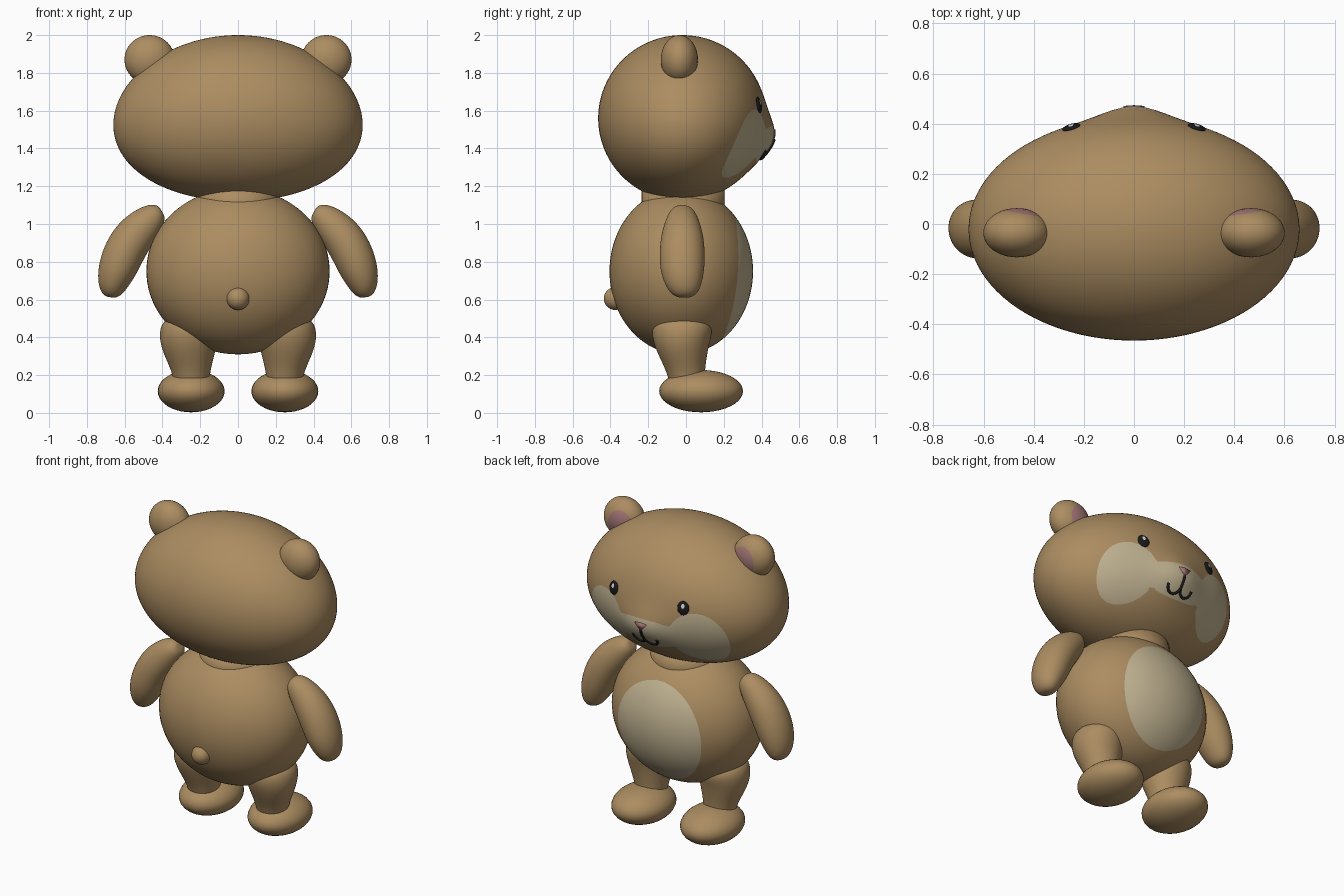
import bpy, bmesh, math
from mathutils import Vector, Matrix

if "Cube" in bpy.data.objects:
    bpy.data.objects.remove(bpy.data.objects["Cube"])


def material(name, rgb):
    m = bpy.data.materials.new(name)
    m.use_nodes = True
    m.diffuse_color = (*rgb, 1)
    m.node_tree.nodes["Principled BSDF"].inputs["Base Color"].default_value = (*rgb, 1)
    return m


BROWN = material("brown fur", (0.41, 0.265, 0.12))
CREAM = material("cream fur", (0.54, 0.455, 0.29))
PINK = material("pink", (0.37, 0.18, 0.18))
BLACK = material("black", (0.01, 0.01, 0.01))
WHITE = material("eye shine", (0.7, 0.7, 0.7))


def finish(name, bm, *mats):
    bmesh.ops.recalc_face_normals(bm, faces=bm.faces)
    for f in bm.faces:
        f.smooth = True
    mesh = bpy.data.meshes.new(name)
    bm.to_mesh(mesh)
    bm.free()
    for m in mats:
        mesh.materials.append(m)
    ob = bpy.data.objects.new(name, mesh)
    bpy.context.collection.objects.link(ob)
    return ob


def ball(center, radii, u=32, v=20):
    bm = bmesh.new()
    bmesh.ops.create_uvsphere(bm, u_segments=u, v_segments=v, radius=1)
    bmesh.ops.transform(bm, verts=bm.verts,
                        matrix=Matrix.Translation(center) @ Matrix.Diagonal((*radii, 1)))
    return bm


def paint(bm, inside, index):
    """Cut the surface along inside(co) = 0 and colour the negative part."""
    cuts = []
    for e in list(bm.edges):
        a, b = (inside(v.co) for v in e.verts)
        if a * b < 0:
            t = min(max(a / (a - b), 0.02), 0.98)
            cuts.append(bmesh.utils.edge_split(e, e.verts[0], t)[1])
    bmesh.ops.connect_verts(bm, verts=cuts)
    for f in bm.faces:
        if inside(f.calc_center_median()) < 0:
            f.material_index = index


def oval(x, z, cx, cz, rx, rz):
    return ((x - cx) / rx) ** 2 + ((z - cz) / rz) ** 2 - 1


def loft(name, rings, side, n=20):
    """Tube through (x, y, z, radius in the xz plane, radius along y)."""
    bm = bmesh.new()
    pts = [Vector((side * r[0], r[1], r[2])) for r in rings]
    loops = []
    for i, r in enumerate(rings):
        d = (pts[min(i + 1, len(pts) - 1)] - pts[max(i - 1, 0)])
        d.y = 0
        across = d.normalized().cross(Vector((0, 1, 0)))
        loops.append([bm.verts.new(pts[i] + across * r[3] * math.cos(a) + Vector((0, r[4] * math.sin(a), 0)))
                      for a in (math.tau * k / n for k in range(n))])
    for p, q in zip(loops, loops[1:]):
        for k in range(n):
            bm.faces.new((p[k], p[(k + 1) % n], q[(k + 1) % n], q[k]))
    for end, loop in ((pts[0], loops[0]), (pts[-1], loops[-1])):
        tip = bm.verts.new(end)
        for k in range(n):
            bm.faces.new((loop[k], loop[(k + 1) % n], tip))
    ob = finish(name, bm, BROWN)
    ob.modifiers.new("smooth", "SUBSURF").levels = 2
    ob.modifiers["smooth"].render_levels = 2


# Head: broad ellipsoid with drooping cheeks and a soft muzzle bump
HX, HY, HZ, CY, CZ = 0.66, 0.445, 0.44, -0.02, 1.56


def droop(x):
    return 0.035 * (x / HX) ** 2


def muzzle(x, z):
    return 0.055 * math.exp(-(x / 0.17) ** 2 - ((z - 1.45) / 0.13) ** 2)


def face_y(x, z):
    k = 1 - (x / HX) ** 2 - ((z + droop(x) - CZ) / HZ) ** 2
    return CY + HY * math.sqrt(max(k, 0)) + muzzle(x, z)


def face_mask(co):
    if co.y < 0:
        return 1
    return min(oval(abs(co.x), co.z, 0.325, 1.425, 0.165, 0.18),
               oval(co.x, co.z, 0, 1.425, 0.26, 0.1))


bm = ball((0, CY, CZ), (HX, HY, HZ), 96, 64)
for v in bm.verts:
    v.co.z -= droop(v.co.x)
    if v.co.y > 0:
        v.co.y += muzzle(v.co.x, v.co.z)
paint(bm, face_mask, 1)
finish("head", bm, BROWN, CREAM)

# Body with belly patch, neck and tail
bm = ball((0, -0.025, 0.75), (0.485, 0.38, 0.44), 64, 48)
paint(bm, lambda c: oval(c.x, c.z, 0, 0.715, 0.3, 0.325) if c.y > 0 else 1, 1)
finish("body", bm, BROWN, CREAM)

bm = bmesh.new()
bmesh.ops.create_cone(bm, cap_ends=True, segments=48, radius1=0.22, radius2=0.22, depth=0.2,
                      matrix=Matrix.Translation((0, -0.015, 1.1)))
finish("neck", bm, BROWN)
finish("tail", ball((0, -0.375, 0.605), (0.06, 0.06, 0.06)), BROWN)

ARM = [(0.405, -0.02, 1.07, 0.035, 0.04), (0.43, -0.02, 1.055, 0.065, 0.07),
       (0.48, -0.02, 1.01, 0.092, 0.09), (0.545, -0.02, 0.945, 0.108, 0.112),
       (0.60, -0.02, 0.86, 0.112, 0.122), (0.64, -0.02, 0.76, 0.105, 0.12),
       (0.665, -0.015, 0.68, 0.082, 0.098), (0.672, -0.01, 0.63, 0.055, 0.07),
       (0.675, -0.01, 0.612, 0.025, 0.035)]
LEG = [(0.26, -0.02, 0.515, 0.08, 0.09), (0.26, -0.02, 0.49, 0.135, 0.145),
       (0.26, -0.02, 0.44, 0.158, 0.166), (0.26, -0.025, 0.37, 0.155, 0.15),
       (0.253, -0.015, 0.29, 0.128, 0.125), (0.247, 0.0, 0.21, 0.1, 0.1),
       (0.247, 0.01, 0.12, 0.09, 0.09)]

for side, word in ((1, "left"), (-1, "right")):
    # Limbs
    loft(word + "_arm", ARM, side)
    loft(word + "_leg", LEG, side)
    finish(word + "_foot", ball((side * 0.248, 0.08, 0.115), (0.177, 0.222, 0.112)), BROWN)

    # Ears with pink inner patch
    bm = ball((side * 0.468, -0.035, 1.87), (0.133, 0.098, 0.13), 40, 28)
    paint(bm, lambda c: oval(side * c.x, c.z, 0.445, 1.86, 0.08, 0.09) if c.y > -0.03 else 1, 1)
    finish(word + "_ear", bm, BROWN, PINK)

    # Eyes: thin domes lying on the head, each with a shine spot
    bm = ball((0, 0, 0), (0.037, 0.012, 0.043), 32, 24)
    paint(bm, lambda c: oval(c.x, c.z, 0, 0.014, 0.011, 0.015) if c.y > 0 else 1, 1)
    eye = finish(word + "_eye", bm, BLACK, WHITE)
    x, z = side * 0.25, 1.63
    y = face_y(x, z)
    normal = Vector((x / HX ** 2, (y - CY) / HY ** 2, (z - CZ) / HZ ** 2))
    eye.location = (x, y, z)
    eye.rotation_mode = "QUATERNION"
    eye.rotation_quaternion = normal.to_track_quat("Y", "Z")

# Nose: small pink triangular plate
bm = bmesh.new()
corners = [(-0.042, 1.495), (0, 1.5), (0.042, 1.495), (0.02, 1.468), (0, 1.452), (-0.02, 1.468)]
rim = [bm.verts.new((x, face_y(x, z) + 0.005, z)) for x, z in corners]
back = [bm.verts.new(v.co - Vector((0, 0.009, 0))) for v in rim]
bm.faces.new(rim)
for i in range(len(rim)):
    j = (i + 1) % len(rim)
    bm.faces.new((rim[i], rim[j], back[j], back[i]))
finish("nose", bm, PINK)

# Mouth: short stem and two curls following the muzzle
curve = bpy.data.curves.new("mouth", "CURVE")
curve.dimensions = "3D"
curve.bevel_depth = 0.008
curve.bevel_resolution = 2
curve.use_fill_caps = True
strokes = [[(0, 1.45), (0, 1.42), (0, 1.39)]]
for s in (1, -1):
    strokes.append([(s * 0.043 * (1 - math.cos(a)), 1.39 - 0.045 * math.sin(a))
                    for a in (math.pi * k / 12 for k in range(13))])
for stroke in strokes:
    spline = curve.splines.new("POLY")
    spline.points.add(len(stroke) - 1)
    for p, (x, z) in zip(spline.points, stroke):
        p.co = (x, face_y(x, z) + 0.002, z, 1)
curve.materials.append(BLACK)
bpy.context.collection.objects.link(bpy.data.objects.new("mouth", curve))
